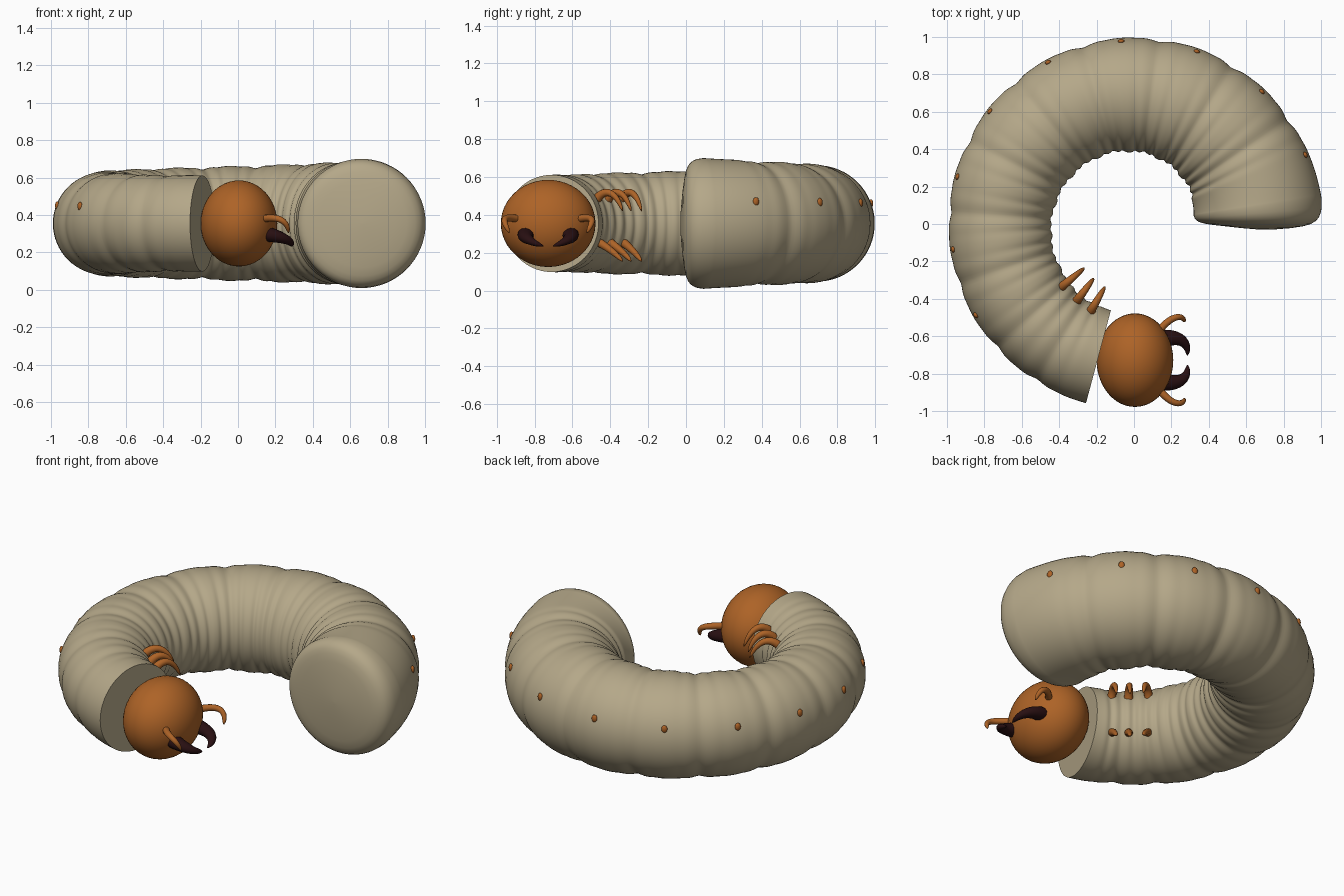
import bpy, bmesh
from math import sin, cos, pi, radians, exp, sqrt
from mathutils import Vector

if "Cube" in bpy.data.objects:
    bpy.data.objects.remove(bpy.data.objects["Cube"])


def material(name, rgb):
    m = bpy.data.materials.new(name)
    m.use_nodes = True
    m.diffuse_color = (*rgb, 1)
    m.node_tree.nodes["Principled BSDF"].inputs["Base Color"].default_value = (*rgb, 1)
    return m


SKIN = material("pale skin", (0.46, 0.39, 0.25))
AMBER = material("amber shell", (0.42, 0.125, 0.02))
DARK = material("dark jaw", (0.022, 0.005, 0.006))
MID_Z = 0.355
HEAD = Vector((0.005, -0.728, MID_Z))
SPOTS = [22, 46, 70, 94, 118, 142, 165, 188, 210]
GROOVES = [34, 58, 82, 106, 130, 153.5, 176.5, 199, 222, 238]
TAIL, NECK = 8, 255


def finish(bm, name, mat):
    bmesh.ops.recalc_face_normals(bm, faces=bm.faces)
    me = bpy.data.meshes.new(name)
    bm.to_mesh(me)
    bm.free()
    me.materials.append(mat)
    me.shade_smooth()
    ob = bpy.data.objects.new(name, me)
    bpy.context.collection.objects.link(ob)
    return ob


def skin_rings(name, rings, mat):
    """Join closed rings of points into a capped tube."""
    bm = bmesh.new()
    loops = [[bm.verts.new(p) for p in ring] for ring in rings]
    n = len(loops[0])
    for a, b in zip(loops, loops[1:]):
        for i in range(n):
            j = (i + 1) % n
            bm.faces.new((a[i], a[j], b[j], b[i]))
    bm.faces.new(loops[0])
    bm.faces.new(loops[-1])
    return finish(bm, name, mat)


def body_point(angle, phi, scale=1.0):
    """Point on the wrinkled body; phi is 0 on the outer side, pi on the inner."""
    t = (max(angle, TAIL) - TAIL) / (NECK - TAIL)
    base = 0.342 - 0.088 * t ** 0.8
    centre = 0.667 + 0.068 * t
    inner = 0.5 - 0.5 * cos(phi)
    fold = sum(exp(-abs((angle - g) / 3.2) ** 1.5) for g in GROOVES)
    fine = sum(exp(-((angle - g - s) / 2) ** 2) for g in GROOVES for s in (-7, 7))
    r = base * (1.01 - 0.055 * fold - (0.008 + 0.03 * inner ** 2) * fine) * scale
    rho = centre + r * cos(phi)
    a = radians(angle)
    return Vector((rho * cos(a), rho * sin(a), MID_Z + r * sin(phi)))


# Body: curled segmented sweep with a domed tail
sections = [(-2.5, 0.02), (-2.2, 0.25), (-1.5, 0.5), (-0.8, 0.68), (0, 0.81),
            (1, 0.885), (2, 0.93), (3.5, 0.965), (5, 0.985)]
steps = 240
sections += [(TAIL + (NECK - TAIL) * i / steps, 1) for i in range(steps + 1)]
SIDES = 64
body = skin_rings("body", [[body_point(a, 2 * pi * k / SIDES, s) for k in range(SIDES)]
                           for a, s in sections], SKIN)
bpy.context.view_layer.objects.active = body
body.select_set(True)
bpy.ops.object.shade_smooth_by_angle(angle=radians(50))


def ellipsoid(name, centre, size, mat, turn=0, segments=48):
    bm = bmesh.new()
    bmesh.ops.create_uvsphere(bm, u_segments=segments, v_segments=segments // 2, radius=1)
    bmesh.ops.scale(bm, vec=size, verts=bm.verts)
    ob = finish(bm, name, mat)
    ob.location = centre
    ob.rotation_euler.z = turn
    return ob


def horn(name, points, r0, r1, mat, flat=1.0):
    """Tapered tube with a rounded tip along a Bezier curve."""
    def curve(t):
        pts = [Vector(p) for p in points]
        while len(pts) > 1:
            pts = [a.lerp(b, t) for a, b in zip(pts, pts[1:])]
        return pts[0]
    rings, count = [], 20
    for i in range(count + 1):
        t = i / count
        tangent = (curve(t + 0.01) - curve(t - 0.01)).normalized()
        side = tangent.cross(Vector((0, 0, 1))).normalized()
        up = side.cross(tangent)
        r = (r0 + (r1 - r0) * t) * sqrt(max(0.03, 1 - t ** 10))
        rings.append([curve(t) + side * r * cos(k * pi / 6) + up * r * flat * sin(k * pi / 6)
                      for k in range(12)])
    return skin_rings(name, rings, mat)


# Head
ellipsoid("head", HEAD, (0.205, 0.25, 0.23), AMBER)

# Breathing spots along the outer side
for i, angle in enumerate(SPOTS):
    ellipsoid(f"breathing_spot_{i + 1}", body_point(angle, radians(20)),
              (0.012, 0.017, 0.023), AMBER, radians(angle), 16)

# Antennae and jaws, mirrored across the head
for side, s in (("left", 1), ("right", -1)):
    def mirrored(*pts):
        return [HEAD + Vector((x, s * y, z)) for x, y, z in pts]
    horn(f"{side}_antenna", mirrored((0.11, 0.13, 0.02), (0.19, 0.25, 0.04),
                                     (0.26, 0.245, 0.03), (0.265, 0.205, -0.05)),
         0.021, 0.013, AMBER)
    horn(f"{side}_jaw", mirrored((0.13, 0.11, -0.055), (0.24, 0.14, -0.07),
                                 (0.29, 0.09, -0.1), (0.28, 0.025, -0.12)),
         0.05, 0.01, DARK, 0.85)

# Three pairs of legs behind the head
LEGS = [((-0.41, -0.355), (-0.265, -0.235)), ((-0.32, -0.43), (-0.215, -0.29)),
        ((-0.245, -0.49), (-0.155, -0.335))]
for i, (root, tip) in enumerate(LEGS):
    a, b = Vector(root), Vector(tip)
    for side, heights in (("upper", (0.45, 0.55, 0.54, 0.42)),
                          ("lower", (0.27, 0.25, 0.2, 0.155))):
        path = [(*a.lerp(b, f), z) for f, z in zip((0, 0.3, 0.75, 1), heights)]
        horn(f"{side}_leg_{i + 1}", path, 0.027, 0.011, AMBER)
